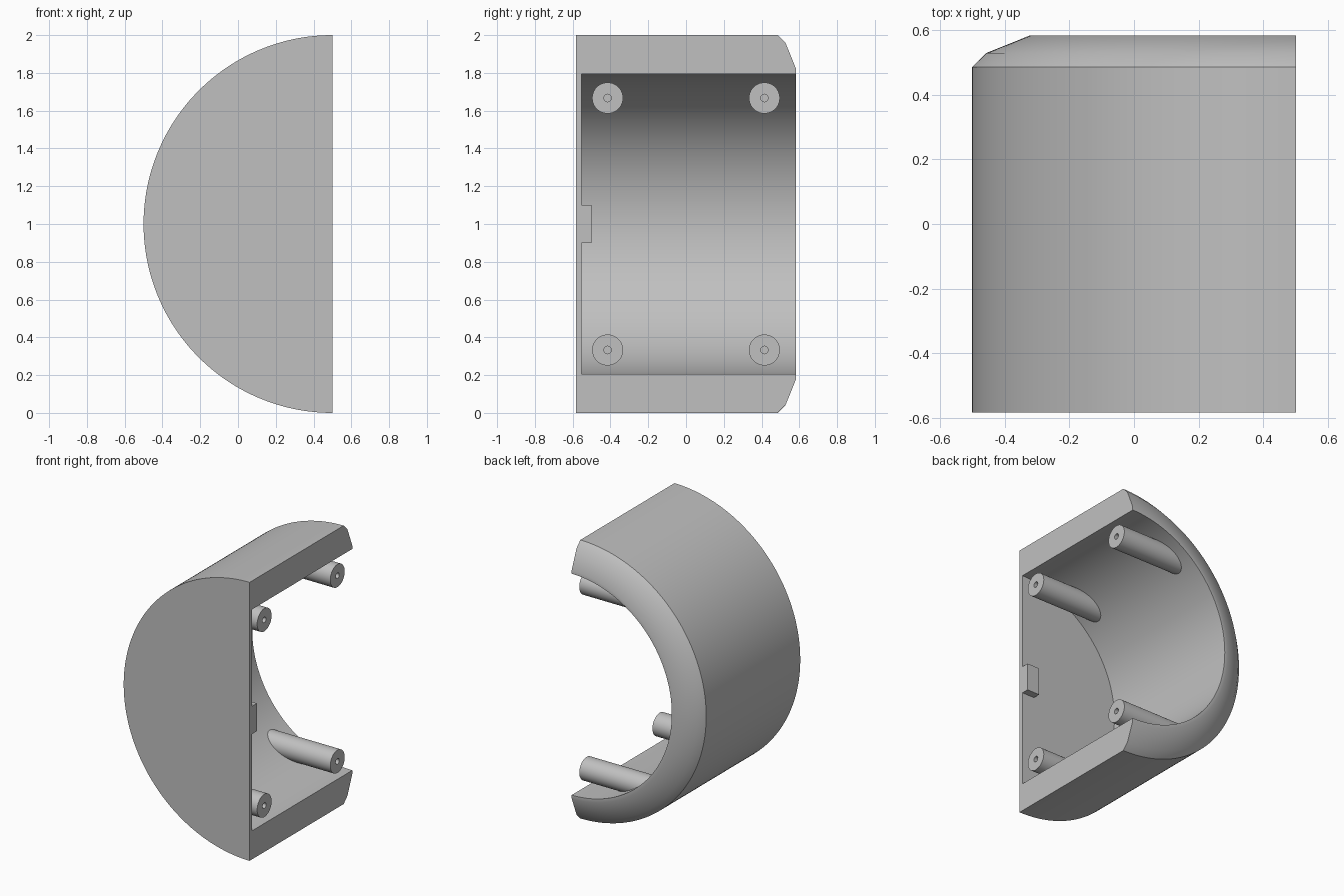
import bpy, bmesh, math
from mathutils import Vector

cube = bpy.data.objects.get("Cube")
if cube:
    bpy.data.objects.remove(cube, do_unlink=True)

grey = bpy.data.materials.new("light_grey")
grey.use_nodes = True
COLOUR = (0.53, 0.53, 0.53, 1)
grey.diffuse_color = COLOUR
grey.node_tree.nodes["Principled BSDF"].inputs["Base Color"].default_value = COLOUR

X, Y, Z = Vector((1, 0, 0)), Vector((0, 1, 0)), Vector((0, 0, 1))


def finish(name, bm):
    bmesh.ops.remove_doubles(bm, verts=bm.verts, dist=1e-5)
    bmesh.ops.recalc_face_normals(bm, faces=bm.faces)
    mesh = bpy.data.meshes.new(name)
    bm.to_mesh(mesh)
    bm.free()
    mesh.materials.append(grey)
    obj = bpy.data.objects.new(name, mesh)
    bpy.context.collection.objects.link(obj)
    bpy.ops.object.select_all(action="DESELECT")
    obj.select_set(True)
    bpy.context.view_layer.objects.active = obj
    bpy.ops.object.shade_smooth_by_angle(angle=math.radians(30))
    return obj


def revolve(name, profile, centre, axis, u, v, sweep, steps):
    """Sweep a (radius, height) chain about an axis; cap it if not a full turn."""
    bm = bmesh.new()
    rings = []
    for i in range(steps + 1):
        a = sweep * i / steps
        out = u * math.cos(a) + v * math.sin(a)
        rings.append([bm.verts.new(centre + out * r + axis * h) for r, h in profile])
    for a, b in zip(rings, rings[1:]):
        for j in range(len(profile) - 1):
            bm.faces.new((a[j], a[j + 1], b[j + 1], b[j]))
    if sweep < math.tau - 0.01:
        bm.faces.new(rings[0])
        bm.faces.new(rings[-1])
    return finish(name, bm)


# Half-round shell with closed front wall and bevelled open back
FRONT, BACK, INNER, WALL = -0.583, 0.583, 0.795, -0.553
shell = [(0, FRONT), (1, FRONT), (1, 0.485), (0.957, 0.528), (0.82, BACK),
         (INNER, BACK), (INNER, WALL), (0, WALL)]
revolve("half_round_shell", shell, Vector((0.5, 0, 1)), Y, Z, -X, math.pi, 128)

# Four screw posts with pilot holes, flush with the open side
post = [(0, 0.1), (0.02, 0.1), (0.02, 0.5), (0.082, 0.5), (0.082, -0.08), (0, -0.08)]
for side, y in (("front", -0.415), ("back", 0.415)):
    for level, z in (("lower", 0.333), ("upper", 1.667)):
        revolve(f"{level}_{side}_screw_post", post, Vector((0, y, z)), X, Y, Z, math.tau, 40)

# Small locating tab on the inside of the front wall
bm = bmesh.new()
bmesh.ops.create_cube(bm, size=1)
bmesh.ops.scale(bm, vec=(0.1, 0.053, 0.2), verts=bm.verts)
bmesh.ops.translate(bm, vec=(0.45, WALL + 0.0265, 1), verts=bm.verts)
finish("locating_tab", bm)
